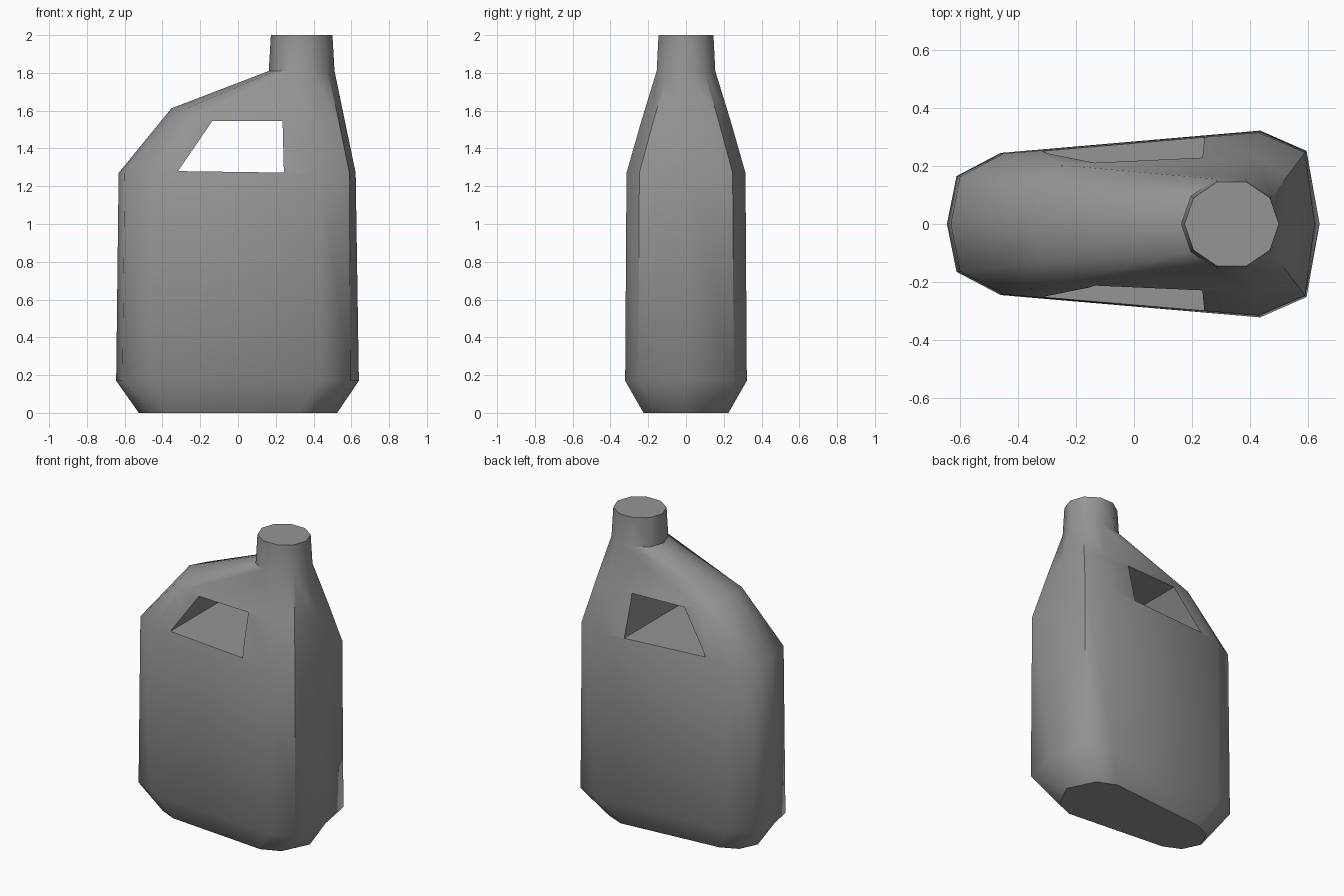
import bpy, bmesh
from math import cos, sin, pi

if "Cube" in bpy.data.objects:
    bpy.data.objects.remove(bpy.data.objects["Cube"], do_unlink=True)

plastic = bpy.data.materials.new("grey plastic")
grey = (0.3, 0.3, 0.3, 1)
plastic.use_nodes = True
plastic.diffuse_color = grey
plastic.node_tree.nodes["Principled BSDF"].inputs["Base Color"].default_value = grey


def loft(name, rings):
    """Skin a stack of equal-sized rings and cap both ends."""
    bm = bmesh.new()
    loops = [[bm.verts.new(p) for p in ring] for ring in rings]
    n = len(loops[0])
    for low, high in zip(loops, loops[1:]):
        for i in range(n):
            j = (i + 1) % n
            bm.faces.new((low[i], low[j], high[j], high[i]))
    bm.faces.new(loops[0])
    bm.faces.new(loops[-1])
    bmesh.ops.recalc_face_normals(bm, faces=bm.faces)
    mesh = bpy.data.meshes.new(name)
    bm.to_mesh(mesh)
    bm.free()
    mesh.materials.append(plastic)
    obj = bpy.data.objects.new(name, mesh)
    bpy.context.collection.objects.link(obj)
    return obj


def mirrored(half):
    """Close a half outline, listed from -x end to +x end, across y = 0."""
    return half + [(x, -y, z) for x, y, z in half[-2:0:-1]]


def neck_ring(radius_x, radius_y, z):
    half = [(0.337 - radius_x * cos(i * pi / 5), radius_y * sin(i * pi / 5), z)
            for i in range(6)]
    half[0] = (half[0][0], 0, z)
    half[5] = (half[5][0], 0, z)
    return mirrored(half)


def level(z, outline):
    return mirrored([(x, y, z) for x, y in outline])


# Ten-sided body: base, lower edge, shoulder, sloping handle ring, neck
base = level(0, [(-0.525, 0), (-0.47, 0.115), (-0.36, 0.165),
                 (0.32, 0.225), (0.44, 0.175), (0.525, 0)])
lower = level(0.17, [(-0.645, 0), (-0.612, 0.165), (-0.46, 0.245),
                     (0.435, 0.322), (0.595, 0.252), (0.64, 0)])
shoulder = level(1.27, [(-0.632, 0), (-0.6, 0.163), (-0.45, 0.243),
                        (0.43, 0.315), (0.59, 0.247), (0.623, 0)])
slope = mirrored([(-0.353, 0, 1.612), (-0.313, 0.135, 1.595), (-0.25, 0.203, 1.56),
                  (0.41, 0.238, 1.54), (0.535, 0.174, 1.54), (0.567, 0, 1.54)])
bottle = loft("bottle", [base, lower, shoulder, slope,
                         neck_ring(0.174, 0.163, 1.81), neck_ring(0.163, 0.153, 2)])

# Handle opening cut straight through the body
opening = [(-0.318, 1.28), (0.243, 1.272), (0.236, 1.545), (-0.136, 1.545)]
cutter = loft("handle_cutter", [[(x, y, z) for x, z in opening] for y in (-0.5, 0.5)])
cutter.hide_render = True
cut = bottle.modifiers.new("handle opening", "BOOLEAN")
cut.operation = "DIFFERENCE"
cut.solver = "EXACT"
cut.object = cutter
bpy.ops.object.select_all(action="DESELECT")
bpy.context.view_layer.objects.active = bottle
bottle.select_set(True)
bpy.ops.object.modifier_apply(modifier=cut.name)
bpy.data.objects.remove(cutter, do_unlink=True)

# Soft faceting with crisp ridges
bpy.ops.object.shade_smooth_by_angle(angle=0.75)
